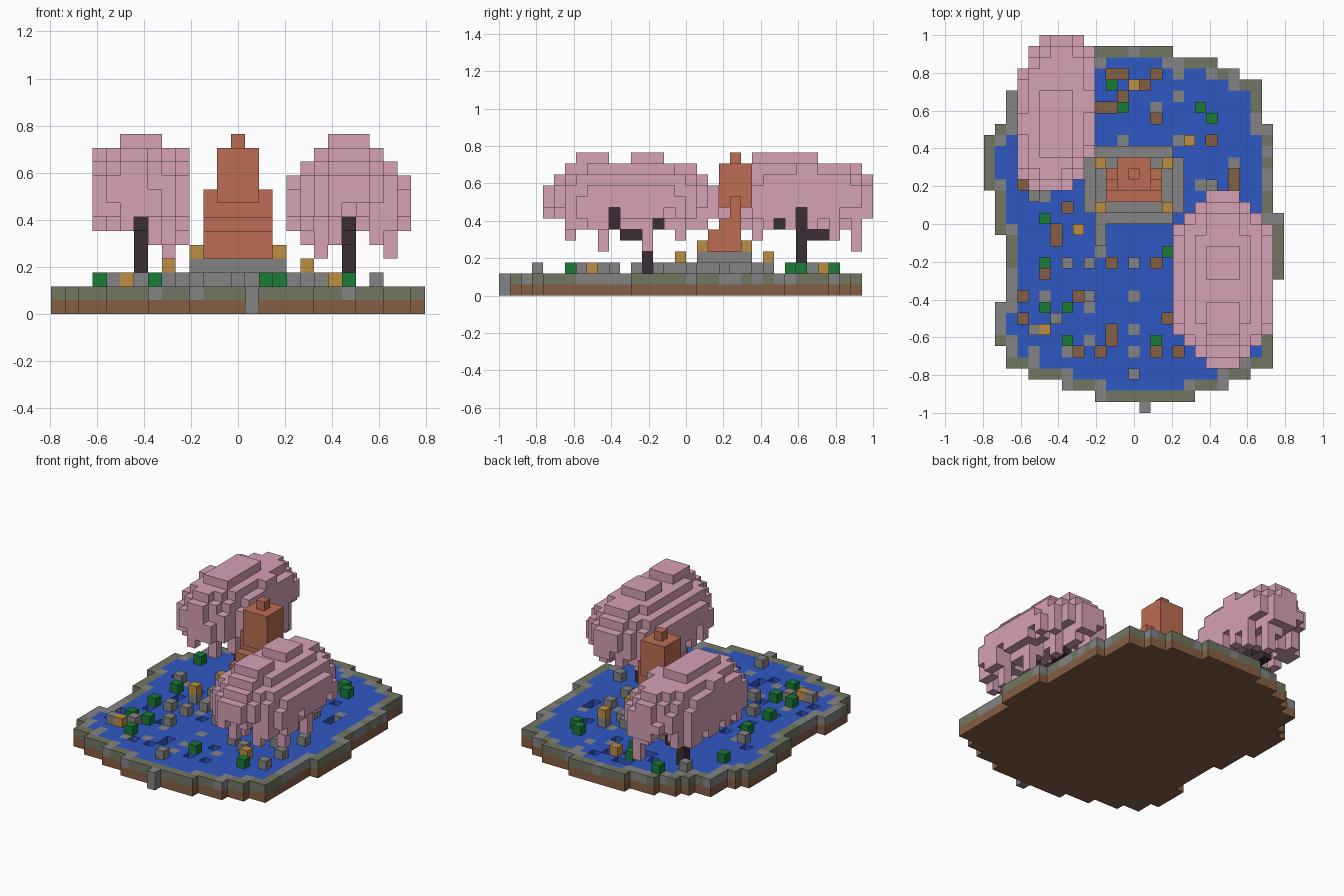
import bpy
import random
from mathutils import Vector

random.seed(4)
if "Cube" in bpy.data.objects:
    bpy.data.objects.remove(bpy.data.objects["Cube"], do_unlink=True)

VOXEL = 1 / 17
ORIGIN = Vector((-13.5, -17, 0))
COLOURS = {
    "pink blossom": (0.67, 0.355, 0.47),
    "water blue": (0.03, 0.098, 0.55),
    "stone grey": (0.23, 0.23, 0.23),
    "mossy stone": (0.165, 0.18, 0.115),
    "earth brown": (0.235, 0.114, 0.058),
    "terracotta": (0.5, 0.152, 0.084),
    "lantern gold": (0.51, 0.27, 0.056),
    "leaf green": (0.01, 0.2, 0.038),
    "dark bark": (0.045, 0.026, 0.038),
}
materials = {}
for label, rgb in COLOURS.items():
    mat = bpy.data.materials.new(label)
    mat.use_nodes = True
    mat.diffuse_color = (*rgb, 1)
    mat.node_tree.nodes["Principled BSDF"].inputs["Base Color"].default_value = (*rgb, 1)
    materials[label] = mat

parts = []
taken = set()


def add_part(name, colour, cells):
    """Claim free cells for a part; earlier parts keep theirs."""
    cells = set(cells) - taken
    taken.update(cells)
    parts.append((name, colour, cells))


def block(xs, ys, zs):
    """All cells of a box given inclusive ranges."""
    return {(x, y, z)
            for x in range(xs[0], xs[-1] + 1)
            for y in range(ys[0], ys[-1] + 1)
            for z in range(zs[0], zs[-1] + 1)}


def at_height(spots, z):
    return {(x, y, z) for x, y in spots}


def build(name, colour, cells):
    """Make a mesh of the outer faces of a group of cells."""
    verts, faces = {}, []
    for cell in sorted(cells):
        for axis in range(3):
            for side in (0, 1):
                step = [0, 0, 0]
                step[axis] = 2 * side - 1
                if tuple(c + s for c, s in zip(cell, step)) in taken:
                    continue
                u, v = (axis + 1) % 3, (axis + 2) % 3
                face = []
                for a, b in ((0, 0), (1, 0), (1, 1), (0, 1)):
                    corner = list(cell)
                    corner[axis] += side
                    corner[u] += a
                    corner[v] += b
                    face.append(verts.setdefault(tuple(corner), len(verts)))
                faces.append(face if side else face[::-1])
    mesh = bpy.data.meshes.new(name)
    mesh.from_pydata([(Vector(p) + ORIGIN) * VOXEL for p in verts], [], faces)
    mesh.materials.append(materials[colour])
    bpy.context.collection.objects.link(bpy.data.objects.new(name, mesh))


# Island footprint: first column, end column, number of rows, front to back
spans = [(10, 19, 1), (7, 22, 1), (4, 24, 1), (2, 26, 2), (1, 26, 4), (2, 26, 2),
         (2, 27, 4), (1, 27, 2), (1, 26, 2), (0, 26, 5), (1, 26, 1), (2, 25, 3),
         (4, 25, 1), (5, 23, 1), (7, 21, 1), (10, 17, 1)]
island, row = set(), 1
for first, end, rows in spans:
    island |= {(x, row + r) for x in range(first, end) for r in range(rows)}
    row += rows

# Rim of stone and moss around the pond
near = [(a, b) for a in (-1, 0, 1) for b in (-1, 0, 1)]
rim = {(x, y) for x, y in island if any((x + a, y + b) not in island for a, b in near)}
outer = {(x, y) for x, y in rim
         if any((x + a, y + b) not in island for a, b in near if a * b == 0)}
moss = {p for p in sorted(outer) if random.random() < 0.68}

add_part("front_spout", "stone grey", block((14,), (0,), (0, 1)))
add_part("earth_base", "earth brown", at_height(island, 0))
add_part("mossy_rim", "mossy stone", at_height(moss, 1))
add_part("stone_rim", "stone grey", at_height(rim - moss, 1))

# Pond with small pits and stones level with the surface
pits = {(11, 30), (12, 30), (15, 30), (14, 29), (12, 28), (9, 28), (10, 27), (11, 27),
        (15, 26), (20, 24), (22, 20), (22, 21), (3, 20), (7, 18), (6, 15), (6, 16),
        (11, 13), (15, 13), (5, 12), (3, 10), (8, 10), (7, 9), (3, 8), (11, 6),
        (11, 7), (8, 5), (10, 5), (15, 5), (16, 8), (17, 5)}
flat_stones = {(17, 28), (15, 27), (12, 24), (17, 24), (19, 20), (22, 22), (10, 14),
               (13, 7), (17, 7), (13, 5), (4, 5), (9, 6), (9, 9), (13, 10), (5, 19),
               (7, 5), (17, 30), (5, 10)}
add_part("pond_stones", "stone grey", at_height(flat_stones, 1))
add_part("pond_water", "water blue", at_height(island - rim - pits, 1))

# Plants, loose stones and lanterns on the pond
plants = {(11, 29), (12, 27), (19, 27), (20, 26), (5, 17), (5, 13), (16, 14),
          (5, 9), (7, 9), (7, 6), (15, 6), (3, 24), (21, 6), (7, 30)}
stones = {(13, 3), (13, 13), (4, 19), (10, 15), (10, 16), (7, 13), (9, 13), (6, 8),
          (17, 10), (20, 20), (23, 10), (19, 9), (4, 7), (9, 10), (23, 7),
          (23, 14), (21, 12), (20, 17), (5, 28)}
posts = {(8, 16), (18, 24)}
add_part("plants", "leaf green", at_height(plants, 2))
add_part("loose_stones", "stone grey", at_height(stones | posts, 2))
add_part("post_lanterns", "lantern gold", at_height(posts, 3))
add_part("low_lanterns", "lantern gold", at_height({(13, 29), (5, 7), (20, 8)}, 2))

# Stepped plinth with corner lanterns
corners = {(x, y) for x in (10, 16) for y in (18, 22)}
lower = block((9, 17), (18, 22), (2,)) | block((10, 16), (17, 23), (2,))
add_part("plinth", "stone grey", lower | block((10, 16), (18, 22), (3,)))
add_part("plinth_lanterns", "lantern gold", at_height(corners, 4))

# Seated statue
add_part("statue_legs", "terracotta", block((11, 15), (19, 21), (4, 5)))
add_part("statue_torso", "terracotta",
         block((11, 15), (20, 21), (6,)) | block((11, 15), (21,), (7, 8)))
add_part("statue_head", "terracotta",
         block((12, 14), (20, 22), (8, 11)) | block((13,), (21,), (12,)))

# Trunks and branches
add_part("right_bank_trunk", "dark bark", block((6,), (27,), (2, 7))
         | block((6,), (24, 26), (6,)) | block((6,), (28, 29), (5,)))
add_part("left_bank_trunk", "dark bark", block((21,), (13,), (2, 5))
         | block((21,), (11, 12), (5,)) | block((21,), (10,), (6, 7))
         | block((21,), (14, 15), (6,)))


def canopy(name, cx, cy, lean, reach_x, gap, layers, strands, tops):
    """Stacked oval layers with a ragged underside and hanging strands."""
    def oval(x, y, rx, ry):
        return ((x - cx - lean * (y - cy)) / rx) ** 2 + ((y - cy) / ry) ** 2

    spots = [(x, y) for x in range(cx - reach_x, cx + reach_x + 1) for y in range(34)]
    cells = set()
    for z, rx, ry in layers:
        cells |= {(x, y, z) for x, y in spots if oval(x, y, rx, ry) <= 1}
    # Fringe below the lowest full layer, parted beside the branches
    _, rx, ry = layers[-1]
    for x, y in spots:
        r = oval(x, y, rx, ry)
        parted = y == gap and x > cx
        if 0.15 < r <= 1 and not parted and random.random() < 0.78:
            cells.add((x, y, 7))
            if r < 0.85 and x != cx and random.random() < 0.4:
                cells.add((x, y, 6))
    for x, y, bottom in strands:
        cells |= block((x,), (y,), (bottom, 8))
    for first, last in tops:
        cells |= block((cx - 1, cx + 1), (first, last), (12,))
    add_part(name, "pink blossom", cells)


canopy("right_bank_canopy", 6, 26.5, 0.1, 3, 27,
       [(11, 3, 6.2), (10, 3.8, 6.7), (9, 4.2, 7), (8, 4.3, 7.1)],
       [(8, 32, 4), (8, 23, 5), (9, 26, 6), (4, 24, 6), (4, 29, 6), (9, 30, 5), (7, 21, 5)],
       [(23, 28)])
canopy("left_bank_canopy", 21, 11.5, 0, 4, 10,
       [(11, 2.9, 6.2), (10, 3.9, 7.4), (9, 4.8, 8), (8, 5, 8.1)],
       [(19, 9, 4), (23, 6, 5), (18, 13, 5), (24, 13, 4), (23, 16, 5), (19, 16, 5),
        (24, 9, 4), (20, 6, 5)],
       [(7, 9), (12, 14)])

for part in parts:
    build(*part)
